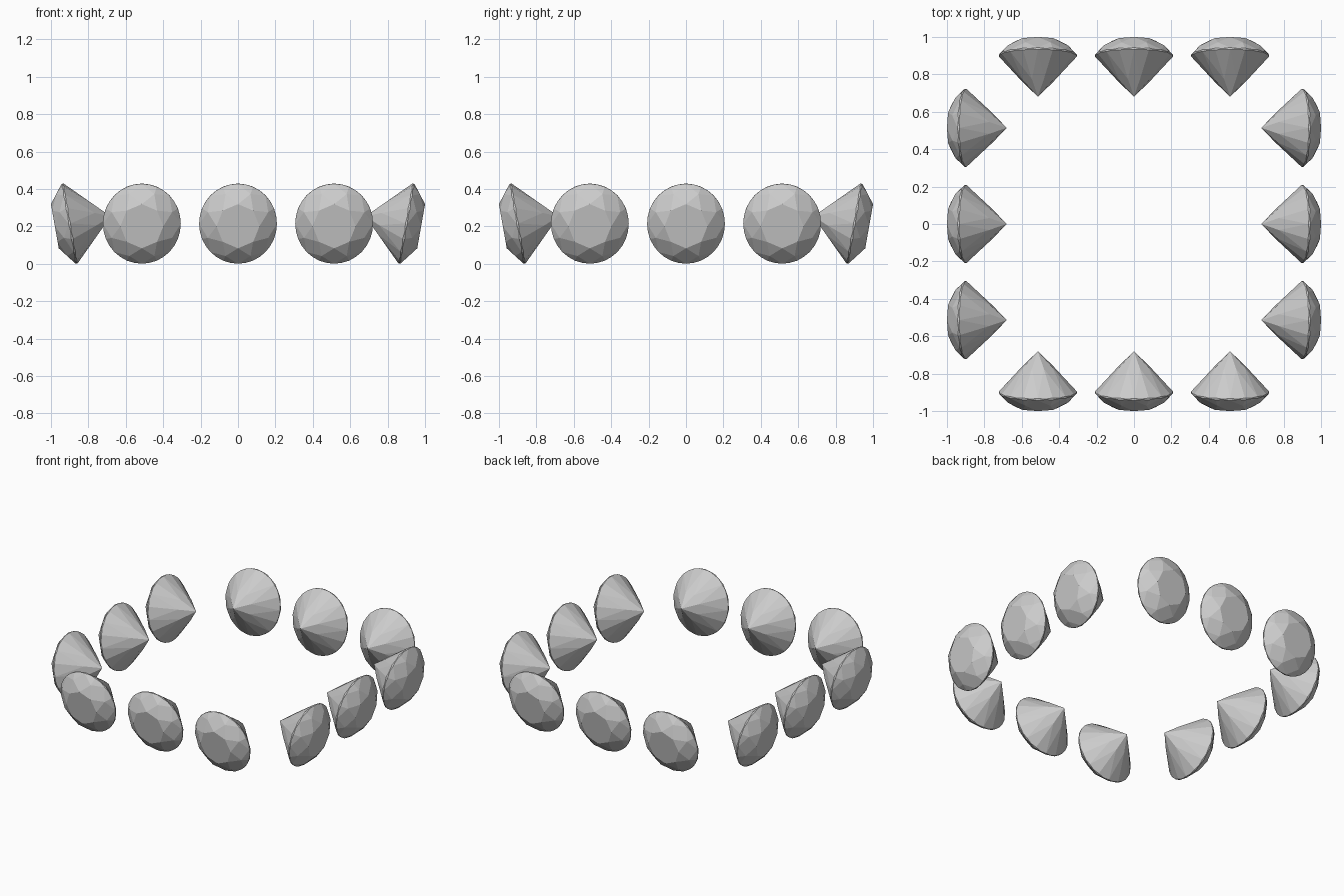
import bpy, bmesh
from math import cos, sin, pi, radians
from mathutils import Matrix

if "Cube" in bpy.data.objects:
    bpy.data.objects.remove(bpy.data.objects["Cube"])

R = 0.208          # girdle radius
TABLE_R = 0.115    # radius of the flat octagonal table
CROWN = 0.08       # girdle centre to table
PAVILION = 0.223   # girdle centre to culet
GIRDLE = 0.0055    # half thickness of the girdle at its ridges
OUT = 0.9005       # distance of girdle centres from the middle
HEIGHT = 0.2145
SPACING = 0.514


def ring(bm, r, z, n, turn=0.0):
    for i in range(n):
        a = turn + 2 * pi * i / n
        bm.verts.new((r * sin(a), r * cos(a), z))


def gem_mesh():
    """Round brilliant cut: hull of table, bezel, girdle, pavilion and culet points."""
    bm = bmesh.new()
    half, k = pi / 8, cos(pi / 8)
    # table corners and crown bezel points (placed so the kites are flat)
    ring(bm, TABLE_R, CROWN, 8)
    f = 0.5
    ring(bm, (TABLE_R + (R - TABLE_R) * (1 - f)) / k, GIRDLE + (CROWN - GIRDLE) * f, 8, half)
    # scalloped girdle: thick at facet ridges, thin between them
    for s in (1, -1):
        ring(bm, R, s * GIRDLE, 16)
        ring(bm, R, s * 0.0015, 16, pi / 16)
    # pavilion kite corners and culet
    f = 0.63
    ring(bm, R * (1 - f) / k, -GIRDLE - (PAVILION - GIRDLE) * f, 8, half)
    bm.verts.new((0, 0, -PAVILION))
    bmesh.ops.convex_hull(bm, input=bm.verts[:])
    bmesh.ops.dissolve_limit(bm, angle_limit=radians(1), verts=bm.verts[:], edges=bm.edges[:])
    bmesh.ops.recalc_face_normals(bm, faces=bm.faces[:])
    # slightly taller than wide, table turned outward and tipped down
    bm.transform(Matrix.Rotation(radians(100), 4, 'X') @ Matrix.Diagonal((1, 1.042, 1, 1)))
    me = bpy.data.meshes.new("gem")
    bm.to_mesh(me)
    bm.free()
    return me


# three gems along each of the four sides
mesh = gem_mesh()
for i, side in enumerate(("front", "right", "back", "left")):
    for j in (-1, 0, 1):
        ob = bpy.data.objects.new(f"gem_{side}_{j + 2}", mesh)
        ob.matrix_world = Matrix.Rotation(i * pi / 2, 4, 'Z') @ Matrix.Translation((j * SPACING, -OUT, HEIGHT))
        bpy.context.collection.objects.link(ob)
